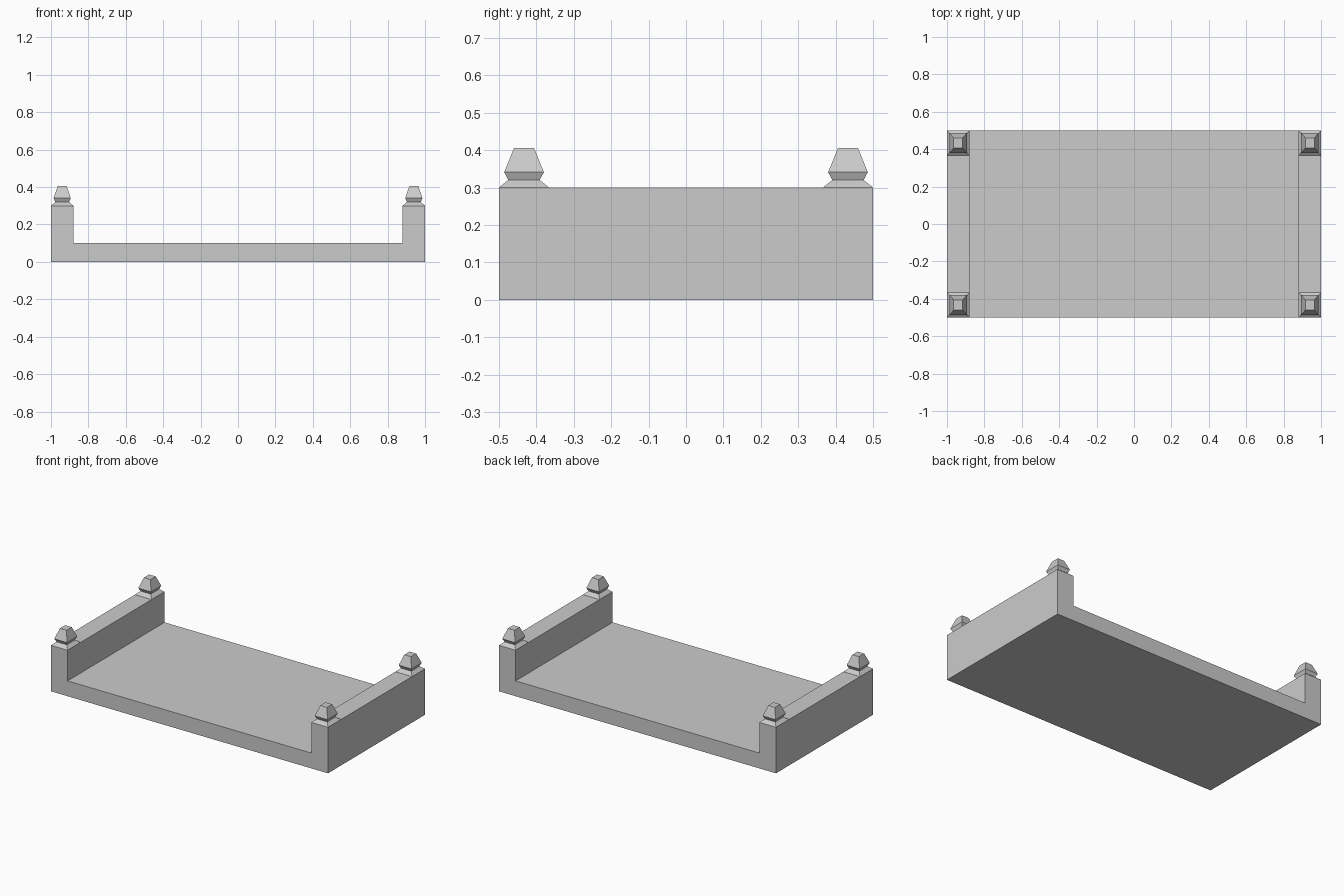
import bpy
import bmesh

cube = bpy.data.objects.get("Cube")
if cube:
    bpy.data.objects.remove(cube, do_unlink=True)

stone = bpy.data.materials.new("grey stone")
stone.use_nodes = True
GREY = (0.6, 0.6, 0.6, 1)
stone.diffuse_color = GREY
stone.node_tree.nodes["Principled BSDF"].inputs["Base Color"].default_value = GREY


def loft(name, rings):
    """Skin a closed solid through rings of matching points."""
    bm = bmesh.new()
    loops = [[bm.verts.new(p) for p in ring] for ring in rings]
    for low, high in zip(loops, loops[1:]):
        for i in range(len(low)):
            j = (i + 1) % len(low)
            bm.faces.new((low[i], low[j], high[j], high[i]))
    bm.faces.new(loops[0])
    bm.faces.new(loops[-1])
    bmesh.ops.recalc_face_normals(bm, faces=bm.faces)
    mesh = bpy.data.meshes.new(name)
    bm.to_mesh(mesh)
    bm.free()
    mesh.materials.append(stone)
    obj = bpy.data.objects.new(name, mesh)
    bpy.context.collection.objects.link(obj)
    return obj


# Deck with a parapet along each end, as one U-shaped section
half = [(1, 0), (1, 0.3), (0.88, 0.3), (0.88, 0.1)]
profile = half + [(-x, z) for x, z in reversed(half)]
loft("deck_and_parapets", [[(x, y, z) for x, z in profile] for y in (-0.5, 0.5)])

# Corner finials: flared foot, neck, wide shoulder, tapered cap
# (height, half width in x, half width in y)
sections = [(0.3, 0.06, 0.067), (0.32, 0.037, 0.042),
            (0.341, 0.046, 0.053), (0.405, 0.024, 0.027)]
for sx, side in ((-1, "right"), (1, "left")):
    for sy, end in ((-1, "front"), (1, "back")):
        cx, cy = sx * 0.94, sy * 0.433
        loft(f"{end}_{side}_finial",
             [[(cx + a * w, cy + b * d, z) for a, b in ((-1, -1), (1, -1), (1, 1), (-1, 1))]
              for z, w, d in sections])
